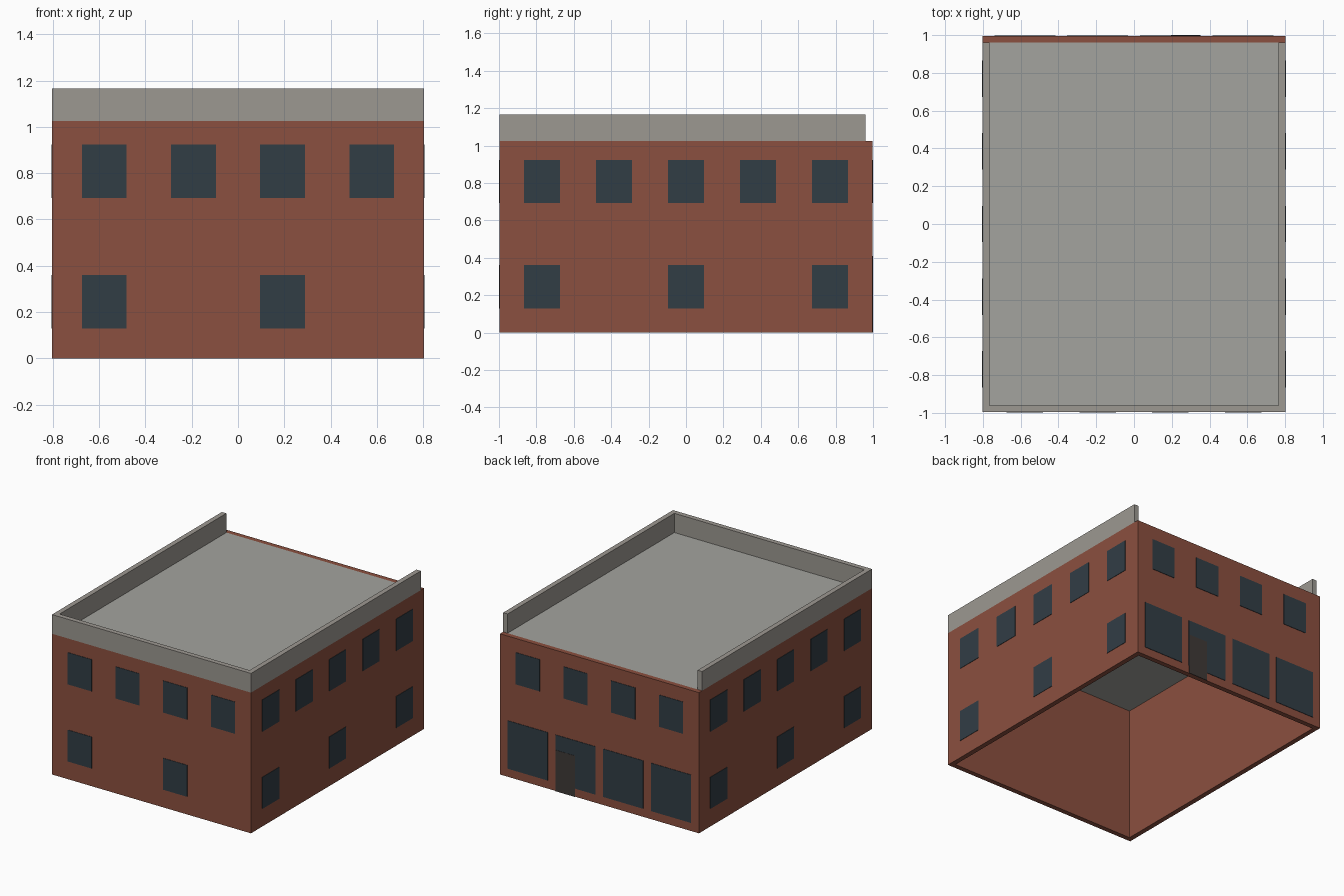
import bpy, bmesh
from mathutils import Vector

if "Cube" in bpy.data.objects:
    bpy.data.objects.remove(bpy.data.objects["Cube"])

W, D = 0.802, 0.996            # half width and half depth of the wall faces
T = 0.036                      # wall thickness
WALL_TOP, TOP = 1.025, 1.165
BAY = 0.385


def material(name, rgb):
    m = bpy.data.materials.new(name)
    m.diffuse_color = (*rgb, 1)
    m.use_nodes = True
    m.node_tree.nodes["Principled BSDF"].inputs["Base Color"].default_value = m.diffuse_color
    return m


BRICK = material("brick", (0.26, 0.08, 0.05))
STONE = material("stone", (0.335, 0.315, 0.285))
ROOF = material("roof_grey", (0.366, 0.371, 0.342))
GLASS = material("dark_glass", (0.031, 0.047, 0.060))
DOOR = material("door_brown", (0.050, 0.042, 0.038))


def finish(name, bm, mat):
    bmesh.ops.recalc_face_normals(bm, faces=bm.faces)
    mesh = bpy.data.meshes.new(name)
    bm.to_mesh(mesh)
    bm.free()
    mesh.materials.append(mat)
    ob = bpy.data.objects.new(name, mesh)
    bpy.context.collection.objects.link(ob)
    return ob


def box(name, lo, hi, mat):
    bm = bmesh.new()
    bmesh.ops.create_cube(bm, size=1)
    lo, hi = Vector(lo), Vector(hi)
    bmesh.ops.scale(bm, vec=hi - lo, verts=bm.verts)
    bmesh.ops.translate(bm, vec=(lo + hi) / 2, verts=bm.verts)
    return finish(name, bm, mat)


def band(name, outer, inner, z0, z1, mat, closed):
    """Upright wall following two plan outlines."""
    bm = bmesh.new()
    rows = [[bm.verts.new((*o, z0)), bm.verts.new((*o, z1)),
             bm.verts.new((*i, z1)), bm.verts.new((*i, z0))]
            for o, i in zip(outer, inner)]
    pairs = list(zip(rows, rows[1:]))
    if closed:
        pairs.append((rows[-1], rows[0]))
    else:
        bm.faces.new(rows[0])
        bm.faces.new(rows[-1])
    for a, b in pairs:
        for k in range(4):
            n = (k + 1) % 4
            bm.faces.new((a[k], a[n], b[n], b[k]))
    return finish(name, bm, mat)


def panel(name, side, c, w, z0, z1, mat, proud=0.003):
    """Thin plate on one wall, centred at c along it."""
    a, b, sink = c - w / 2, c + w / 2, 0.002
    if side in ("front", "back"):
        s = -1 if side == "front" else 1
        ys = sorted((s * (D - sink), s * (D + proud)))
        return box(name, (a, ys[0], z0), (b, ys[1], z1), mat)
    s = -1 if side == "left" else 1
    xs = sorted((s * (W - sink), s * (W + proud)))
    return box(name, (xs[0], a, z0), (xs[1], b, z1), mat)


# Brick shell, open underneath
iw, idp = W - T, D - T
band("walls", [(-W, -D), (W, -D), (W, D), (-W, D)],
     [(-iw, -idp), (iw, -idp), (iw, idp), (-iw, idp)], 0, WALL_TOP, BRICK, True)

# Flat roof between the walls
box("roof", (-iw, -idp, 0.985), (iw, idp, WALL_TOP), ROOF)

# Parapet on the front and sides, open at the back
band("parapet", [(-W, idp), (-W, -D), (W, -D), (W, idp)],
     [(-iw, idp), (-iw, -idp), (iw, -idp), (iw, idp)], WALL_TOP, TOP, STONE, False)

# Windows, one per bay upstairs and every second bay downstairs
for side, bays in (("front", 4), ("back", 4), ("left", 5), ("right", 5)):
    for i in range(bays):
        c = (i - (bays - 1) / 2) * BAY
        panel(f"{side}_upper_window_{i + 1}", side, c, 0.193, 0.692, 0.924, GLASS)
        if side == "back":
            panel(f"shop_window_{i + 1}", side, c, 0.323, 0.06, 0.41, GLASS)
        elif i % 2 == 0:
            panel(f"{side}_lower_window_{i + 1}", side, c, 0.193, 0.13, 0.36, GLASS)

# Shop door over the edge of one shop window
panel("door", "back", 0.273, 0.155, 0, 0.30, DOOR, 0.0045)
